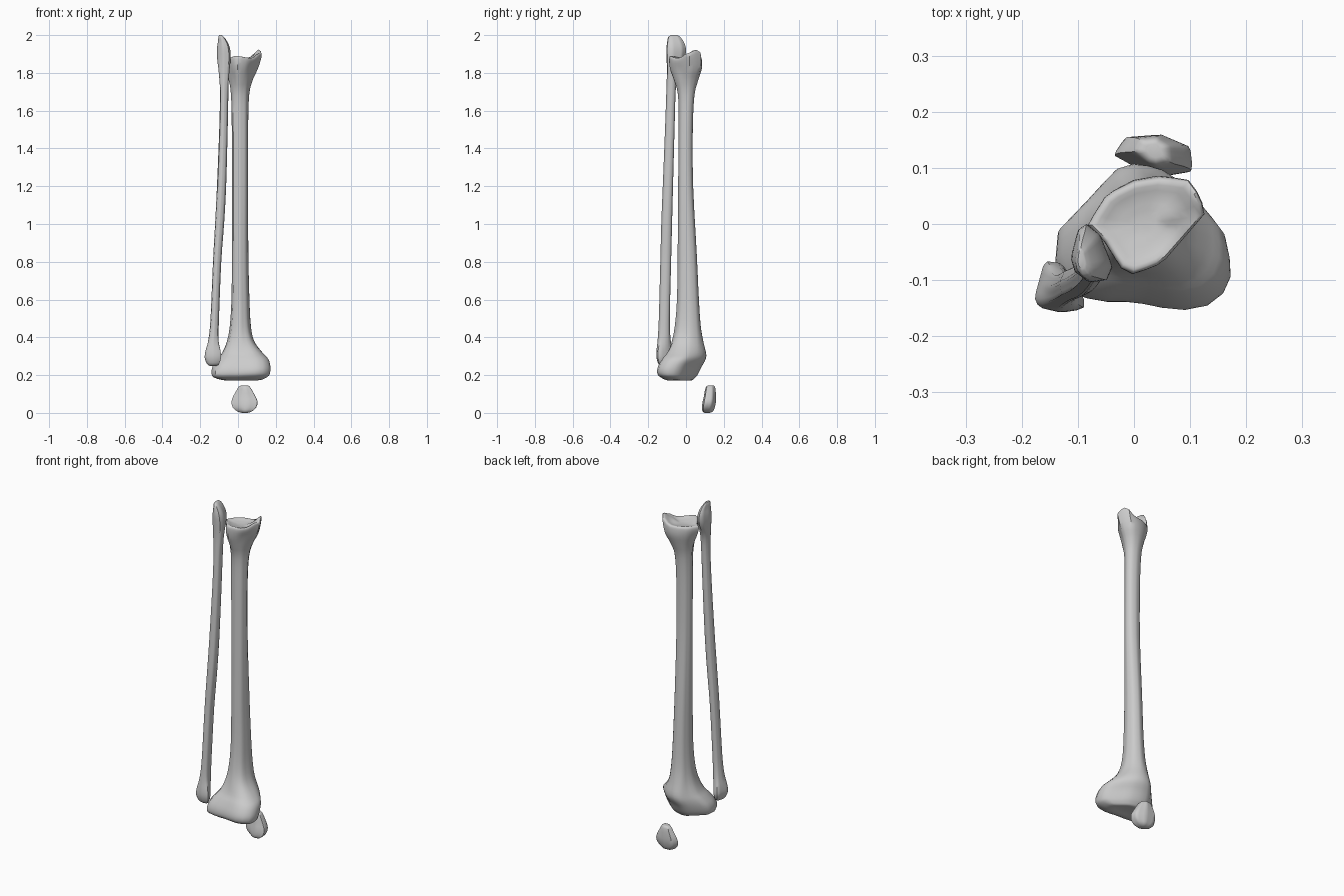
import bpy, bmesh, math

N = 28


def radii(outline):
    """Fit an outline to a unit box and sample its radius at N angles."""
    xs, ys = [p[0] for p in outline], [p[1] for p in outline]
    cx, cy = (min(xs) + max(xs)) / 2, (min(ys) + max(ys)) / 2
    hx, hy = (max(xs) - min(xs)) / 2, (max(ys) - min(ys)) / 2
    pts = [((x - cx) / hx, (y - cy) / hy) for x, y in outline]
    out = []
    for i in range(N):
        c, s = math.cos(math.tau * i / N), math.sin(math.tau * i / N)
        best = 0.0
        for (ax, ay), (bx, by) in zip(pts, pts[1:] + pts[:1]):
            ex, ey = bx - ax, by - ay
            den = c * ey - s * ex
            if abs(den) < 1e-9:
                continue
            r, t = (ax * ey - ay * ex) / den, (ax * s - ay * c) / den
            if -1e-6 <= t <= 1 + 1e-6 and r > best:
                best = r
        out.append(best)
    return out


def spline(a, b, c, d, t):
    return b + 0.5 * t * (c - a + t * (2*a - 5*b + 4*c - d + t * (3*(b - c) + d - a)))


def bone(name, shapes, rows, tweak=None, steps=3):
    """Loft rows of (z, x0, x1, y0, y1, shape position) into a closed bone."""
    rads = [radii(s) for s in shapes]
    rings = []
    for z, x0, x1, y0, y1, w in rows:
        k = min(int(w), len(rads) - 2)
        f, ring = w - k, []
        for i in range(N):
            r = rads[k][i] * (1 - f) + rads[k + 1][i] * f
            a = math.tau * i / N
            x = (x0 + x1) / 2 + (x1 - x0) / 2 * r * math.cos(a)
            y = (y0 + y1) / 2 + (y1 - y0) / 2 * r * math.sin(a)
            ring.append((x, y, z + (tweak(x, y, z) if tweak else 0)))
        rings.append(ring)
    dense, last = [], len(rings) - 1
    for j in range(last):
        q = [rings[max(j - 1, 0)], rings[j], rings[j + 1], rings[min(j + 2, last)]]
        for s in range(steps):
            dense.append([tuple(spline(*[p[i][k] for p in q], s / steps) for k in range(3))
                          for i in range(N)])
    dense.append(rings[-1])
    bm = bmesh.new()
    vs = [[bm.verts.new(p) for p in ring] for ring in dense]
    for a, b in zip(vs, vs[1:]):
        for i in range(N):
            bm.faces.new((a[i], a[(i + 1) % N], b[(i + 1) % N], b[i]))
    bm.faces.new(vs[0][::-1])
    bm.faces.new(vs[-1])
    bmesh.ops.recalc_face_normals(bm, faces=bm.faces)
    me = bpy.data.meshes.new(name)
    bm.to_mesh(me)
    bm.free()
    ob = bpy.data.objects.new(name, me)
    bpy.context.collection.objects.link(ob)
    bpy.ops.object.select_all(action='DESELECT')
    ob.select_set(True)
    bpy.context.view_layer.objects.active = ob
    bpy.ops.object.shade_smooth_by_angle(angle=math.radians(45))
    return ob


def bump(x, y, cx, cy, sx, sy):
    return math.exp(-((x - cx) / sx) ** 2 - ((y - cy) / sy) ** 2)


# Shin bone: wide knee end, rounded triangular shaft, ankle end with a spur
knee_end = [(-.135, .01), (-.14, -.05), (-.115, -.12), (-.05, -.135), (0, -.135),
            (.08, -.155), (.13, -.145), (.168, -.11), (.175, -.07), (.165, -.02),
            (.13, .02), (.06, .09), (-.01, .115), (-.05, .105)]
shaft = [(1, .15), (.75, .75), (.1, 1), (-.6, .8), (-1, .1), (-.8, -.65), (-.1, -1), (.7, -.7)]
ankle_end = [(-.085, 0), (-.05, .055), (0, .08), (.05, .088), (.1, .08), (.12, .05),
             (.127, .02), (.1, -.012), (.05, -.07), (0, -.09), (-.02, -.085), (-.055, -.03)]


def shin_tweak(x, y, z):
    if z > 1.84:
        return (.046 * bump(x, y, .105, .045, .03, .055)
                + .012 * bump(x, y, -.01, -.08, .05, .04))
    if z < .24:
        return .22 * max(0, -.11 - y) + .10 * max(0, x - .1)
    return 0


bone("shin_bone", [knee_end, shaft, ankle_end], [
    (.174, -.01, .07, -.06, 0, 0),
    (.172, -.07, .12, -.10, .03, 0),
    (.186, -.125, .16, -.143, .05, 0),
    (.205, -.14, .172, -.155, .065, 0),
    (.245, -.135, .174, -.15, .085, 0),
    (.285, -.11, .165, -.13, .107, .1),
    (.32, -.085, .135, -.105, .11, .3),
    (.38, -.06, .09, -.08, .095, .7),
    (.46, -.045, .07, -.062, .08, 1),
    (.6, -.036, .062, -.05, .07, 1),
    (.85, -.033, .056, -.046, .058, 1),
    (1.2, -.032, .055, -.043, .039, 1),
    (1.5, -.034, .055, -.041, .037, 1),
    (1.68, -.038, .06, -.044, .046, 1.2),
    (1.76, -.05, .078, -.065, .066, 1.6),
    (1.82, -.072, .105, -.085, .084, 2),
    (1.86, -.083, .125, -.09, .086, 2),
    (1.878, -.075, .12, -.082, .078, 2),
    (1.872, -.045, .085, -.055, .05, 2),
    (1.868, -.005, .04, -.015, .015, 2)], shin_tweak)

# Slim outer bone beside it
head = [(-.16, -.066), (-.13, -.07), (-.105, -.105), (-.09, -.13), (-.09, -.15),
        (-.13, -.156), (-.17, -.147), (-.178, -.13)]
tip = [(-.1, -.012), (-.085, 0), (-.06, -.02), (-.04, -.075), (-.05, -.1), (-.08, -.104),
       (-.105, -.085), (-.112, -.06)]
bone("outer_bone", [head, shaft, tip], [
    (.248, -.145, -.12, -.125, -.1, 0),
    (.256, -.162, -.103, -.145, -.08, 0),
    (.29, -.177, -.09, -.157, -.066, 0),
    (.33, -.173, -.092, -.157, -.07, .1),
    (.39, -.158, -.1, -.151, -.08, .7),
    (.5, -.146, -.1, -.145, -.085, 1),
    (.8, -.133, -.088, -.137, -.078, 1),
    (1.0, -.122, -.073, -.132, -.073, 1),
    (1.2, -.112, -.062, -.124, -.068, 1),
    (1.5, -.1, -.054, -.112, -.06, 1),
    (1.7, -.096, -.05, -.105, -.054, 1),
    (1.8, -.103, -.043, -.102, -.042, 1.5),
    (1.88, -.112, -.038, -.103, -.006, 2),
    (1.93, -.112, -.042, -.104, 0, 2),
    (1.965, -.107, -.056, -.1, -.012, 2),
    (1.99, -.104, -.074, -.094, -.03, 2),
    (2.0, -.1, -.087, -.08, -.045, 2)])

# Kneecap: rounded shield, slightly hollow on the joint side
cap = [(-.035, .125), (-.015, .155), (.05, .16), (.1, .138), (.105, .097),
       (.05, .088), (.02, .095)]
bone("kneecap", [cap, cap], [
    (0, .02, .05, .1, .125, 0),
    (.008, -.005, .075, .087, .143, 0),
    (.03, -.03, .098, .084, .153, 0),
    (.06, -.036, .105, .088, .159, 0),
    (.09, -.026, .092, .095, .159, 0),
    (.12, -.008, .075, .1, .157, 0),
    (.14, .004, .062, .107, .152, 0),
    (.145, .02, .05, .118, .143, 0)], steps=2)
